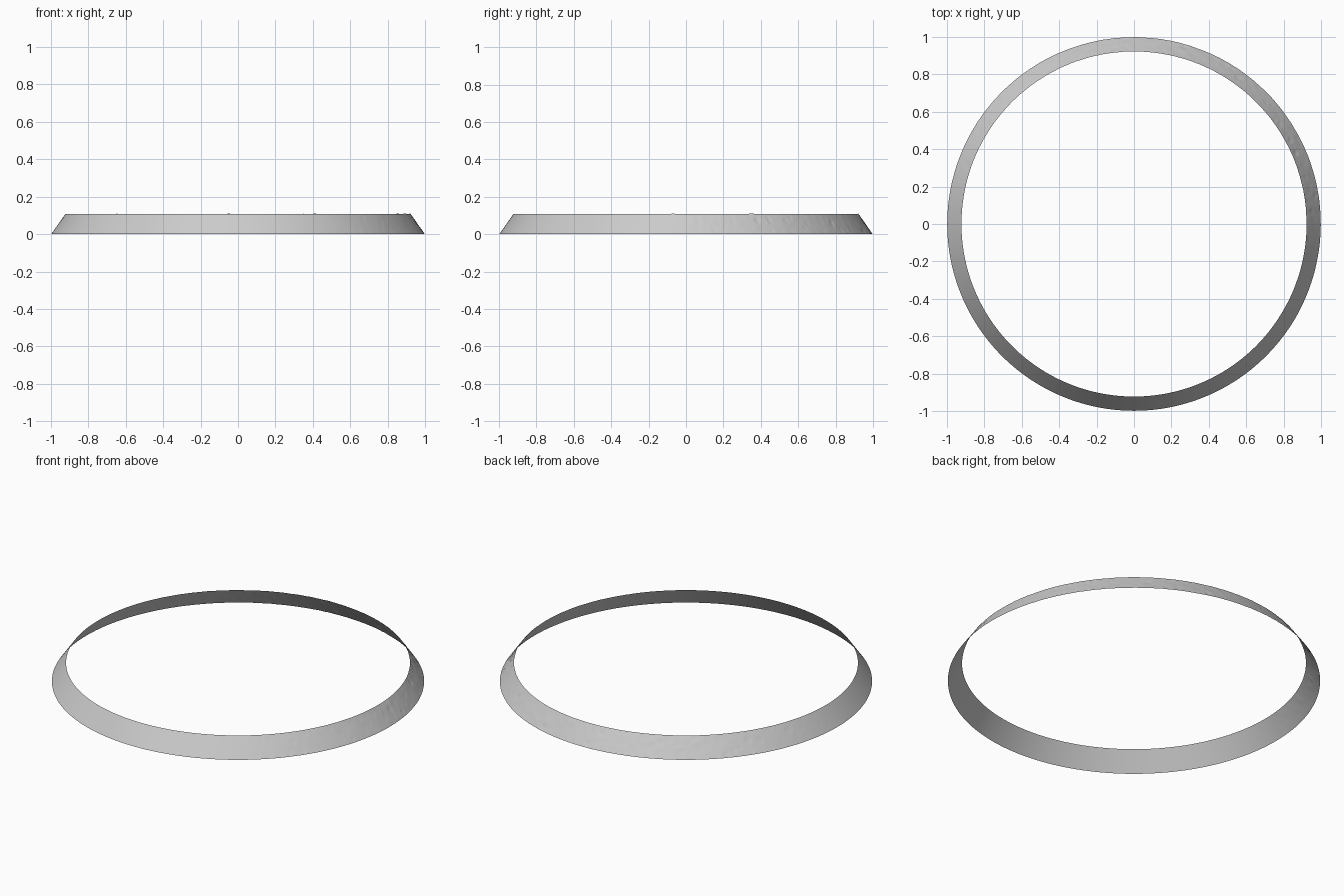
import bpy, bmesh, math, random
from mathutils import noise, Vector

if "Cube" in bpy.data.objects:
    bpy.data.objects.remove(bpy.data.objects["Cube"])

random.seed(4)
SEG, ROWS = 900, 14
R_BOT, R_TOP, HEIGHT = 0.998, 0.922, 0.109
SLANT = math.hypot(R_BOT - R_TOP, HEIGHT)
NR, NZ = HEIGHT / SLANT, (R_BOT - R_TOP) / SLANT   # outward normal of the cone

# small shallow craters on the rough right, back and left sides; front stays smooth
craters = []
for _ in range(170):
    angle = math.radians(random.uniform(-50, 205))
    size = 0.006 + 0.022 * random.random() ** 3
    craters.append((angle, random.uniform(0.1, 0.9) * SLANT, size))


def roughness(a):
    """0 on the smooth front, 1 at the cratered back right."""
    return max(0.0, min(1.0, 0.5 + 0.8 * math.cos(a - math.radians(60))))


# relief height map over the strip
relief = [[0.0] * SEG for _ in range(ROWS + 1)]
for j in range(ROWS + 1):
    for i in range(SEG):
        a = 2 * math.pi * i / SEG
        p = Vector((math.cos(a), math.sin(a), j / ROWS * SLANT)) * 25
        relief[j][i] = 0.0012 * roughness(a) * noise.noise(p)
for a, s, size in craters:
    reach = int(1.5 * size / (2 * math.pi / SEG)) + 1
    mid = round(a / (2 * math.pi) * SEG)
    for i in range(mid - reach, mid + reach + 1):
        for j in range(ROWS + 1):
            da = 2 * math.pi * i / SEG - a
            d = math.hypot(da * 0.96, j / ROWS * SLANT - s) / size
            if d < 1.4:
                bowl = (d * d - 0.8) if d < 1 else 0.2 * (1.4 - d) / 0.4
                relief[j][i % SEG] += 0.09 * size * bowl * roughness(a)

# open conical band
bm = bmesh.new()
rings = []
for j in range(ROWS + 1):
    t = j / ROWS
    r0, z0 = R_BOT + (R_TOP - R_BOT) * t, HEIGHT * t
    ring = []
    for i in range(SEG):
        a, h = 2 * math.pi * i / SEG, relief[j][i]
        r = r0 + NR * h
        ring.append(bm.verts.new((r * math.cos(a), r * math.sin(a), max(0, z0 + NZ * h))))
    rings.append(ring)
for low, high in zip(rings, rings[1:]):
    for i in range(SEG):
        k = (i + 1) % SEG
        bm.faces.new((low[i], low[k], high[k], high[i]))

mesh = bpy.data.meshes.new("cratered_band")
bm.to_mesh(mesh)
bm.free()
band = bpy.data.objects.new("cratered_band", mesh)
bpy.context.collection.objects.link(band)
bpy.context.view_layer.objects.active = band
band.select_set(True)
bpy.ops.object.shade_smooth_by_angle()
